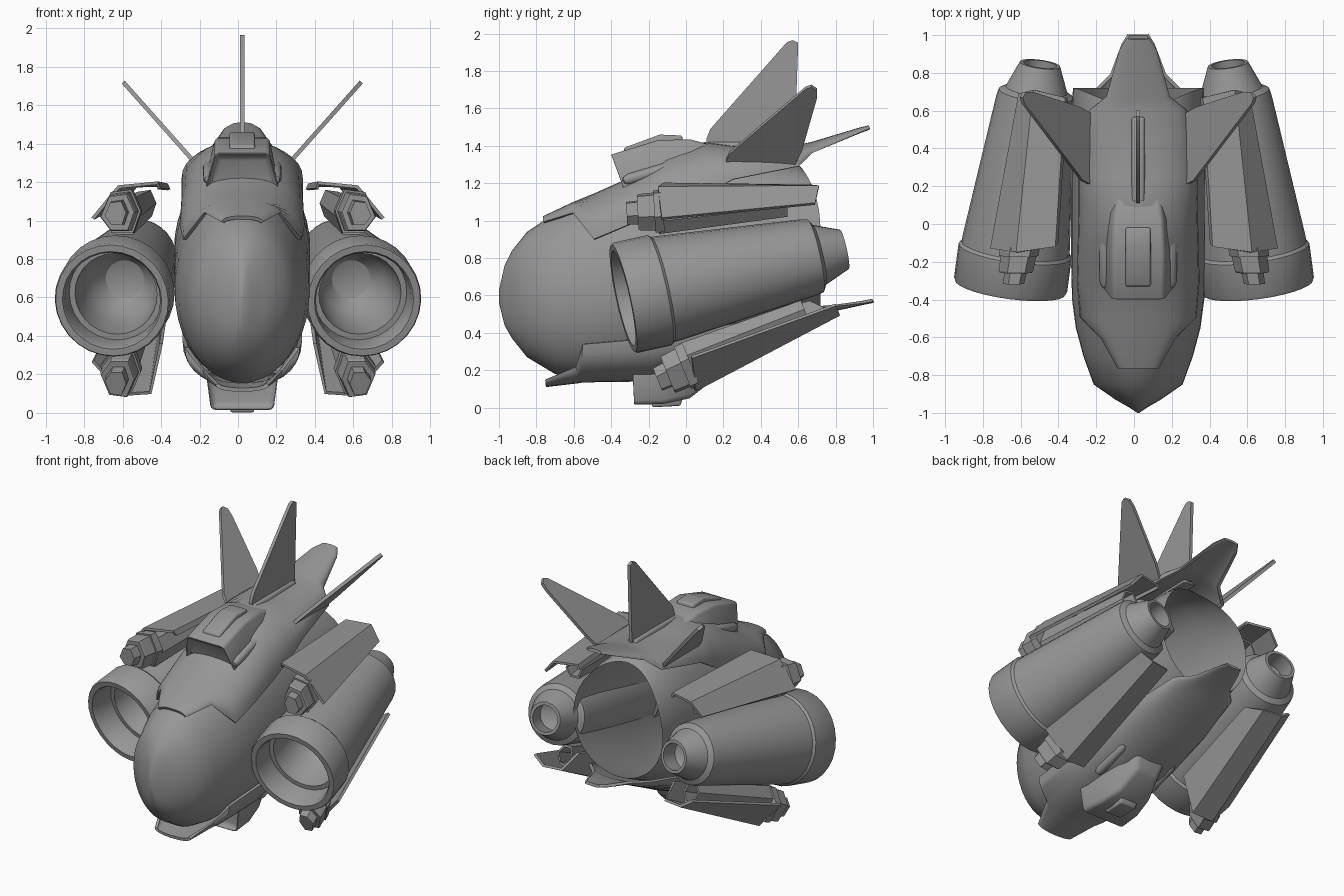
import bpy, bmesh, math
from mathutils import Vector

if "Cube" in bpy.data.objects:
    bpy.data.objects.remove(bpy.data.objects["Cube"])

grey = bpy.data.materials.new("dark_grey")
grey.diffuse_color = (.31, .31, .31, 1)
grey.use_nodes = True
grey.node_tree.nodes["Principled BSDF"].inputs["Base Color"].default_value = grey.diffuse_color


def finish(name, bm, mirror=False, solid=0, bevel=0, angle=35, offset=-1):
    bmesh.ops.remove_doubles(bm, verts=bm.verts, dist=0.0005)
    bmesh.ops.recalc_face_normals(bm, faces=bm.faces)
    me = bpy.data.meshes.new(name)
    bm.to_mesh(me)
    bm.free()
    me.materials.append(grey)
    ob = bpy.data.objects.new(name, me)
    bpy.context.collection.objects.link(ob)
    bpy.ops.object.select_all(action='DESELECT')
    ob.select_set(True)
    bpy.context.view_layer.objects.active = ob
    if solid:
        m = ob.modifiers.new("thickness", 'SOLIDIFY')
        m.thickness, m.offset = solid, offset
    if bevel:
        m = ob.modifiers.new("bevel", 'BEVEL')
        m.width, m.segments = bevel, 3
    if mirror:
        ob.modifiers.new("mirror", 'MIRROR')
    for m in list(ob.modifiers):
        bpy.ops.object.modifier_apply(modifier=m.name)
    bpy.ops.object.shade_smooth_by_angle(angle=math.radians(angle))
    # The hull parts sit slightly right of the engine pair's centre
    if "engine" not in name and "pod" not in name:
        ob.location.x = .022
    return ob


def loft(name, rings, closed=True, caps=(True, True), inset=None, **kw):
    bm = bmesh.new()
    vs = [[bm.verts.new(p) for p in r] for r in rings]
    n = len(vs[0])
    for a, b in zip(vs, vs[1:]):
        for i in range(n if closed else n - 1):
            j = (i + 1) % n
            bm.faces.new((a[i], a[j], b[j], b[i]))
    front = bm.faces.new(vs[0]) if caps[0] else None
    if caps[1]:
        bm.faces.new(vs[-1])
    if inset:
        bmesh.ops.recalc_face_normals(bm, faces=bm.faces)
        bmesh.ops.inset_region(bm, faces=[front], thickness=inset)
        bmesh.ops.translate(bm, verts=front.verts, vec=(0, 0.04, 0))
    return finish(name, bm, **kw)


def spin(name, p0, p1, profile, n=24, **kw):
    """Revolve (distance, radius) pairs about the line p0-p1."""
    p0, p1 = Vector(p0), Vector(p1)
    d = (p1 - p0).normalized()
    u = d.cross(Vector((0, 0, 1))).normalized()
    v = u.cross(d)
    rings = [[p0 + d * s + (u * math.cos(2 * math.pi * i / n) + v * math.sin(2 * math.pi * i / n)) * max(r, 1e-5)
              for i in range(n)] for s, r in profile]
    return loft(name, rings, caps=(False, False), **kw)


# Egg-shaped fuselage, open at the rear: y, half width, bottom, widest, top
body = [(-1, .005, .56, .6, .63), (-.97, .05, .44, .6, .76), (-.93, .12, .37, .6, .84),
        (-.85, .235, .27, .6, .94), (-.7, .29, .18, .6, 1.04), (-.55, .33, .155, .6, 1.1),
        (-.4, .35, .16, .63, 1.16), (-.2, .355, .18, .68, 1.25), (.1, .355, .25, .77, 1.33),
        (.4, .355, .37, .84, 1.32), (.6, .352, .46, .87, 1.3), (.72, .345, .52, .87, 1.28)]
rings = []
for y, hw, zb, zc, zt in body:
    ring = []
    for i in range(40):
        t = 2 * math.pi * i / 40
        s = math.sin(t)
        cut = .1 * max(s, 0) ** 3 if y > .7 else 0
        ring.append((hw * math.cos(t), y - cut, zc + s * (zt - zc if s > 0 else zc - zb)))
    rings.append(ring)
loft("fuselage", rings, caps=(True, False), angle=40)


# Armour shells over the back and belly, each ending in a tail beak
def shell(name, secs):
    rings = []
    for y, hw, zp, ze in secs:
        ring = []
        for i in range(17):
            t = math.pi * (i / 16 - .5)
            s, c = math.sin(t), max(math.cos(t), 0)
            ring.append((hw * math.copysign(abs(s) ** .92, s), y, ze + (zp - ze) * c ** .92))
        rings.append(ring)
    loft(name, rings, closed=False, caps=(False, False), solid=.02, offset=0)


shell("back_armour", [(-.76, .10, 1.015, .99), (-.6, .19, 1.09, 1.04), (-.49, .30, 1.135, .9),
                      (-.3, .315, 1.22, .98), (-.1, .31, 1.35, 1.05), (.1, .305, 1.41, 1.13),
                      (.25, .305, 1.39, 1.22), (.6, .25, 1.395, 1.29), (.67, .16, 1.41, 1.36),
                      (.92, .09, 1.485, 1.465), (.98, .05, 1.5, 1.49)])
shell("belly_armour", [(-.75, .13, .12, .15), (-.58, .2, .14, .22), (-.55, .29, .145, .34),
                       (-.2, .3, .15, .37), (.1, .3, .21, .42), (.4, .28, .33, .48),
                       (.7, .23, .48, .54), (.79, .14, .525, .545), (.95, .08, .56, .565),
                       (1, .05, .57, .575)])


# Trapezoid hulls for canopy and belly blister
def hull(name, secs, **kw):
    loft(name, [[(-b, y0, zb), (b, y0, zb), (t, y1, zt), (-t, y1, zt)]
                for y0, y1, b, t, zb, zt in secs], **kw)


hull("canopy", [(-.33, -.41, .2, .14, 1.13, 1.35), (-.15, -.15, .2, .14, 1.15, 1.43),
                (.02, .02, .2, .13, 1.2, 1.435), (.22, .22, .19, .1, 1.25, 1.38)],
     inset=.03, bevel=.02)
hull("canopy_block", [(-.34, -.33, .075, .065, 1.3, 1.39), (-.14, -.14, .075, .065, 1.3, 1.46),
                      (0, -.02, .075, .065, 1.3, 1.455)], bevel=.012)
hull("belly_blister", [(-.3, -.29, .19, .165, .21, .015), (-.12, -.12, .18, .15, .2, .02),
                       (.06, .02, .16, .12, .26, .05), (.22, .16, .12, .08, .31, .16)],
     inset=.03, bevel=.025)
hull("belly_block", [(-.2, -.18, .075, .06, .1, .002), (0, -.03, .075, .06, .1, .01)], bevel=.01)

# Rounded ridges beside the canopy and blister
pill = [(0, 0), (.01, .02), (.04, .03), (.26, .03), (.29, .02), (.3, 0)]
spin("canopy_ridge", (.175, -.34, 1.21), (.175, -.04, 1.3), pill, 12, mirror=True)
spin("belly_ridge", (.2, -.1, .2), (.2, .2, .3), pill, 12, mirror=True)


# Tail fins as thick plates
def plate(name, pts, **kw):
    bm = bmesh.new()
    bm.faces.new([bm.verts.new(p) for p in pts])
    finish(name, bm, solid=.022, offset=0, **kw)


fin = [(.11, 1.38), (.11, 1.44), (.13, 1.49), (.54, 1.955), (.57, 1.965), (.6, 1.95), (.58, 1.38)]
plate("centre_fin", [(0, y, z) for y, z in fin])
hull("fin_base", [(.1, .12, .045, .03, 1.36, 1.42), (.58, .56, .045, .03, 1.36, 1.42)], bevel=.01)
side = [(.2, 1.29), (.23, 1.36), (.64, 1.71), (.67, 1.72), (.7, 1.7), (.7, 1.66), (.62, 1.38), (.58, 1.3)]
plate("side_fin", [(.245 + (z - 1.3) * .89, y, z) for y, z in side], mirror=True)

# Engines: deep intake, collar, tapering barrel and nozzle
spin("engine", (.655, -.335, .585), (.495, .865, .85),
     [(.55, 0), (.52, .1), (.45, .16), (.34, .2), (.16, .215), (.16, .245), (.02, .25), (0, .26), (0, .295),
      (.015, .302), (.2, .302), (.215, .288), (.26, .285), (1.02, .208), (1.06, .2), (1.08, .165),
      (1.22, .108), (1.22, .088), (1.1, .095), (1.05, 0)], 28, mirror=True, angle=30)


# Gun pods: hexagonal body, stepped muzzle and a folded cover
hexa = [(-.07, -.115), (.04, -.115), (.105, -.03), (.05, .1), (-.06, .115), (-.11, -.0)]


def pod(name, front, rear, up, rear_scale, cover):
    front, rear = Vector(front), Vector(rear)
    d = (rear - front).normalized()

    def ring(c, s):
        return [c + Vector((x * s, -d.z * z * s * up, z * s * up)) for x, z in hexa]
    low = Vector((-.01, 0, -.03 * up))
    loft(name + "_body", [ring(front + low, .8), ring(rear, rear_scale), ring(rear, rear_scale * .8),
                          ring(rear - d * .25, rear_scale * .7)], mirror=True, angle=10)
    steps = [(-.17, .4), (-.17, .52), (-.11, .55), (-.11, .8), (-.1, .85), (-.02, .88), (-.02, .98), (.03, .98)]
    loft(name + "_muzzle", [ring(front + d * s, r) for s, r in steps], mirror=True, angle=10)
    loft(name + "_cover", cover, closed=False, caps=(False, False), solid=.018, offset=0,
         mirror=True, angle=10)


pod("upper_pod", (.61, -.15, 1.05), (.49, .54, 1.09), 1, .6,
    [[(.41, -.1, 1.165), (.42, -.12, 1.195), (.62, -.15, 1.175), (.755, -.13, 1.01)],
     [(.36, .67, 1.16), (.37, .67, 1.185), (.53, .71, 1.18), (.605, .69, 1.09)]])
pod("lower_pod", (.61, .0, .22), (.49, .64, .51), -1, .55,
    [[(.4, .02, .36), (.455, .04, .105), (.6, .05, .095), (.755, .03, .27)],
     [(.37, .66, .57), (.4, .8, .5), (.53, .82, .5), (.61, .8, .55)]])
